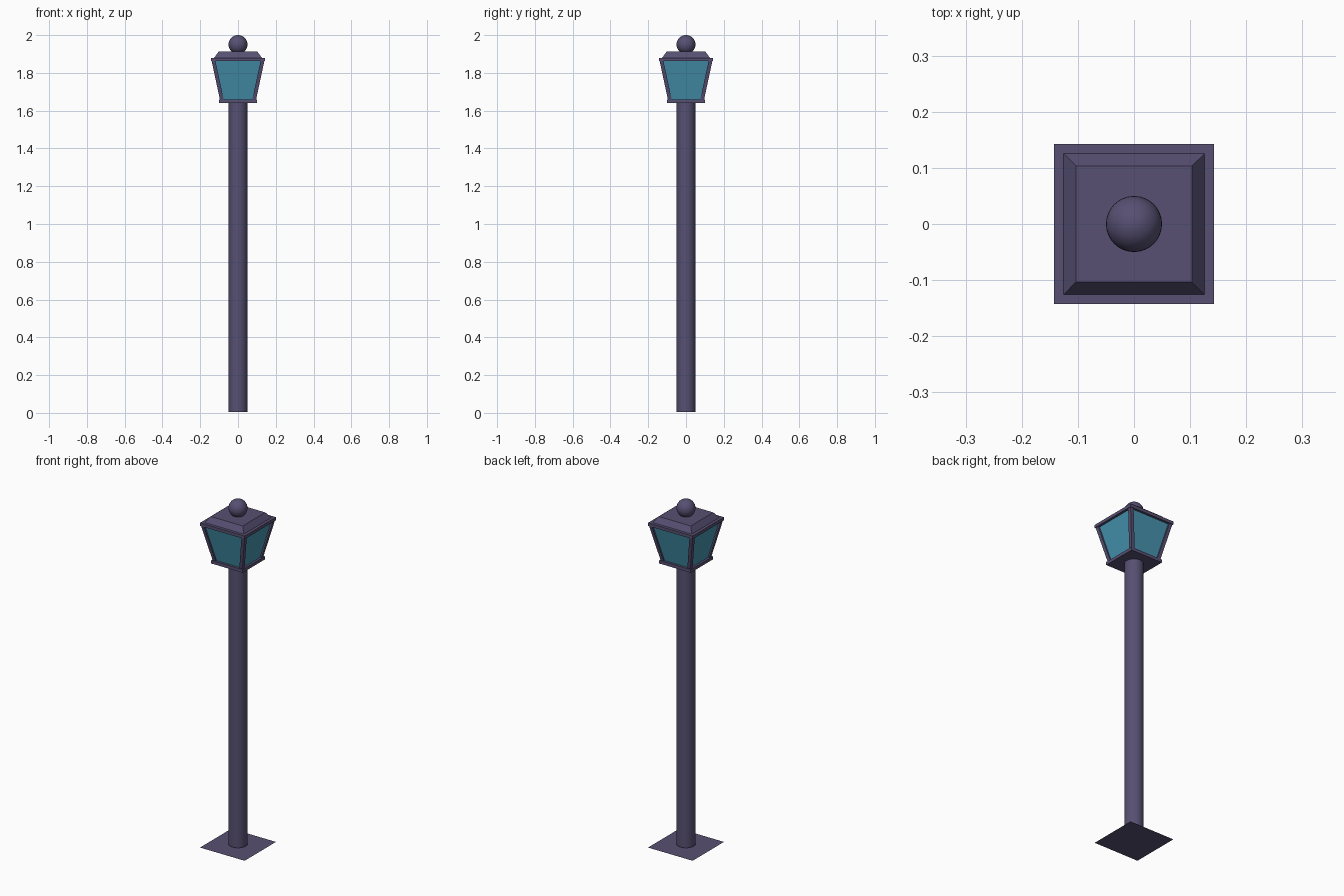
import bpy, bmesh

if "Cube" in bpy.data.objects:
    bpy.data.objects.remove(bpy.data.objects["Cube"])


def material(name, color):
    m = bpy.data.materials.new(name)
    m.diffuse_color = color
    m.use_nodes = True
    m.node_tree.nodes["Principled BSDF"].inputs["Base Color"].default_value = m.diffuse_color
    return m


METAL = material("purple_metal", (0.095, 0.08, 0.17, 1))
GLASS = material("blue_glass", (0.06, 0.29, 0.42, 1))


def from_bmesh(name, bm, mat):
    bmesh.ops.recalc_face_normals(bm, faces=bm.faces)
    mesh = bpy.data.meshes.new(name)
    bm.to_mesh(mesh)
    bm.free()
    obj = bpy.data.objects.new(name, mesh)
    bpy.context.collection.objects.link(obj)
    mesh.materials.append(mat)
    return obj


def tapered_box(name, z0, z1, half0, half1, mat, c0=(0, 0), c1=(0, 0)):
    """Square block, with its own half width and centre at each end."""
    bm = bmesh.new()
    bmesh.ops.create_cube(bm, size=2)
    for v in bm.verts:
        z, h, c = (z1, half1, c1) if v.co.z > 0 else (z0, half0, c0)
        v.co = (c[0] + v.co.x * h, c[1] + v.co.y * h, z)
    return from_bmesh(name, bm, mat)


# thin square foot
bm = bmesh.new()
bmesh.ops.create_grid(bm, x_segments=1, y_segments=1, size=0.143)
from_bmesh("foot_plate", bm, METAL)

# round post
bpy.ops.mesh.primitive_cylinder_add(vertices=32, radius=0.05, depth=1.635,
                                    location=(0, 0, 0.8225))
post = bpy.context.object
post.name = "post"
post.data.materials.append(METAL)
bpy.ops.object.shade_smooth_by_angle()

# lantern tray, glass and rim
tapered_box("lantern_tray", 1.64, 1.658, 0.101, 0.101, METAL)
tapered_box("lantern_glass", 1.658, 1.864, 0.088, 0.130, GLASS)
tapered_box("lantern_rim", 1.862, 1.88, 0.143, 0.143, METAL)

# four leaning corner bars
for i, (sx, sy) in enumerate([(-1, -1), (1, -1), (1, 1), (-1, 1)]):
    tapered_box(f"corner_bar_{i + 1}", 1.655, 1.865, 0.01, 0.01, METAL,
                (sx * 0.085, sy * 0.085), (sx * 0.130, sy * 0.130))

# sloped roof and ball finial
tapered_box("roof", 1.88, 1.912, 0.126, 0.103, METAL)
bpy.ops.mesh.primitive_uv_sphere_add(segments=32, ring_count=16, radius=0.05,
                                     location=(0, 0, 1.95))
ball = bpy.context.object
ball.name = "ball_finial"
ball.data.materials.append(METAL)
bpy.ops.object.shade_smooth_by_angle()
